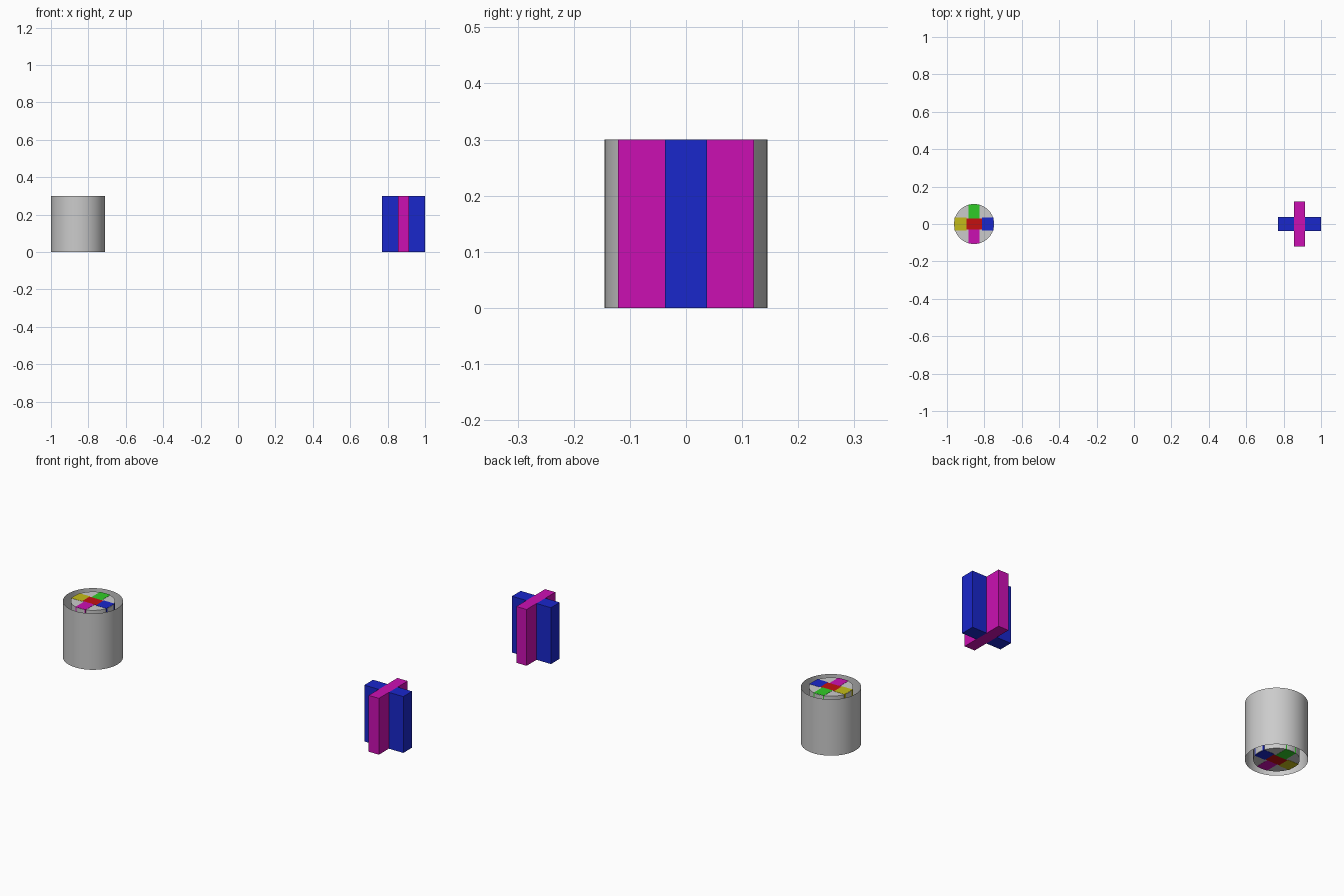
import bpy

if "Cube" in bpy.data.objects:
    bpy.data.objects.remove(bpy.data.objects["Cube"])

H = 0.30
TUBE_X, CROSS_X = -0.855, 0.885


def material(name, rgb):
    m = bpy.data.materials.new(name)
    m.diffuse_color = (*rgb, 1)
    m.use_nodes = True
    m.node_tree.nodes["Principled BSDF"].inputs["Base Color"].default_value = m.diffuse_color
    return m


RED = material("red", (0.55, 0.005, 0.005))
GREEN = material("green", (0.03, 0.6, 0.02))
BLUE = material("blue", (0.01, 0.02, 0.6))
YELLOW = material("yellow", (0.55, 0.5, 0.01))
MAGENTA = material("magenta", (0.6, 0.005, 0.45))


def box(name, x0, x1, y0, y1, mat, h=H):
    bpy.ops.mesh.primitive_cube_add(size=1, location=((x0 + x1) / 2, (y0 + y1) / 2, H / 2))
    ob = bpy.context.object
    ob.name = name
    ob.scale = (x1 - x0, y1 - y0, h)
    bpy.ops.object.transform_apply(location=False, rotation=False, scale=True)
    ob.data.materials.append(mat)
    return ob


def cylinder(name, radius, h, fill):
    bpy.ops.mesh.primitive_cylinder_add(vertices=64, radius=radius, depth=h,
                                        end_fill_type=fill, location=(TUBE_X, 0, H / 2))
    bpy.context.object.name = name
    bpy.ops.object.shade_smooth_by_angle()


# Open outer sleeve with a solid core inside
cylinder("outer_sleeve", 0.145, H, 'NOTHING')
cylinder("inner_core", 0.107, H - 0.002, 'NGON')

# Coloured inlays running through the core
X, W, D, R = TUBE_X, 0.041, 0.034, 0.104
box("centre_inlay", X - W, X + W, -0.03, 0.03, RED)
box("left_inlay", X - R, X - W, -D, D, YELLOW)
box("right_inlay", X + W, X + R, -D, D, BLUE)
box("back_inlay", X - 0.03, X + 0.03, 0.03, R, GREEN)
box("front_inlay", X - 0.03, X + 0.03, -R, -0.03, MAGENTA)

# Separate cross: blue arms either side of a magenta plate
box("cross_plate", CROSS_X - 0.03, CROSS_X + 0.03, -0.121, 0.121, MAGENTA)
box("cross_left_arm", CROSS_X - 0.115, CROSS_X - 0.03, -0.037, 0.037, BLUE)
box("cross_right_arm", CROSS_X + 0.03, CROSS_X + 0.115, -0.037, 0.037, BLUE)
